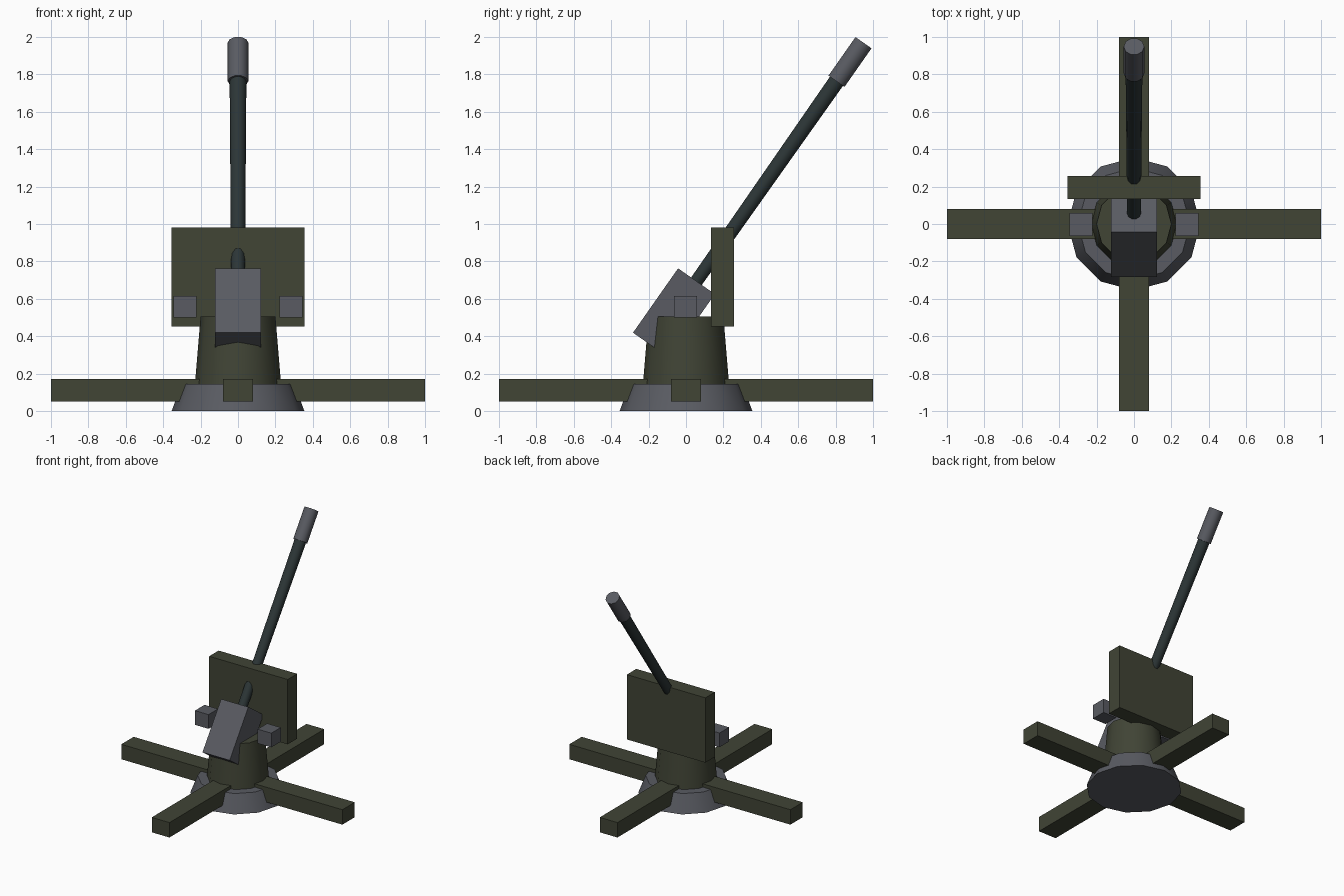
import bpy, bmesh, math
from mathutils import Matrix, Vector

if "Cube" in bpy.data.objects:
    bpy.data.objects.remove(bpy.data.objects["Cube"])


def mat(name, col):
    m = bpy.data.materials.new(name)
    m.diffuse_color = (*col, 1)
    m.use_nodes = True
    m.node_tree.nodes["Principled BSDF"].inputs["Base Color"].default_value = m.diffuse_color
    return m


GREEN = mat("olive_green", (0.052, 0.058, 0.036))
GREY = mat("steel_grey", (0.10, 0.105, 0.122))
DARK = mat("dark_gunmetal", (0.025, 0.036, 0.037))


def finish(name, bm, material, smooth=False):
    me = bpy.data.meshes.new(name)
    bm.to_mesh(me)
    bm.free()
    ob = bpy.data.objects.new(name, me)
    bpy.context.collection.objects.link(ob)
    me.materials.append(material)
    if smooth:
        bpy.ops.object.select_all(action='DESELECT')
        ob.select_set(True)
        bpy.context.view_layer.objects.active = ob
        bpy.ops.object.shade_smooth_by_angle(angle=math.radians(45))
    return ob


def box(name, lo, hi, material, matrix=Matrix()):
    lo, hi = Vector(lo), Vector(hi)
    bm = bmesh.new()
    bmesh.ops.create_cube(bm, size=1, matrix=matrix @ Matrix.Translation((lo + hi) / 2)
                          @ Matrix.Diagonal((*(hi - lo), 1)))
    return finish(name, bm, material)


def frustum(name, sides, r1, r2, z1, z2, material, matrix=Matrix()):
    bm = bmesh.new()
    m = matrix @ Matrix.Translation((0, 0, (z1 + z2) / 2)) @ Matrix.Rotation(math.pi / 2, 4, 'Z')
    bmesh.ops.create_cone(bm, cap_ends=True, segments=sides, radius1=r1, radius2=r2,
                          depth=z2 - z1, matrix=m)
    return finish(name, bm, material, True)


# Ground mount
frustum("base_plate", 12, 0.355, 0.30, 0, 0.145, GREY)
frustum("pedestal", 12, 0.23, 0.20, 0.145, 0.505, GREEN)

# Four outrigger legs
for i, n in enumerate(("right", "back", "left", "front")):
    box(n + "_outrigger", (0.15, -0.08, 0.05), (1, 0.08, 0.172), GREEN,
        Matrix.Rotation(i * math.pi / 2, 4, 'Z'))

# Shield and side trunnion blocks
box("shield", (-0.355, 0.135, 0.452), (0.355, 0.257, 0.982), GREEN)
box("left_trunnion", (-0.345, -0.063, 0.50), (-0.222, 0.06, 0.616), GREY)
box("right_trunnion", (0.222, -0.063, 0.50), (0.345, 0.06, 0.616), GREY)

# Gun: local z runs along the bore, raised 55 degrees towards +y
gun = Matrix.Translation((0, -0.0645, 0.522)) @ Matrix.Rotation(math.radians(-35), 4, 'X')
box("breech", (-0.123, -0.12, -0.21), (0.123, 0.12, 0.21), GREY, gun)
frustum("barrel", 10, 0.036, 0.045, 0.10, 1.55, DARK, gun)
frustum("muzzle", 10, 0.055, 0.055, 1.515, 1.767, GREY, gun)
